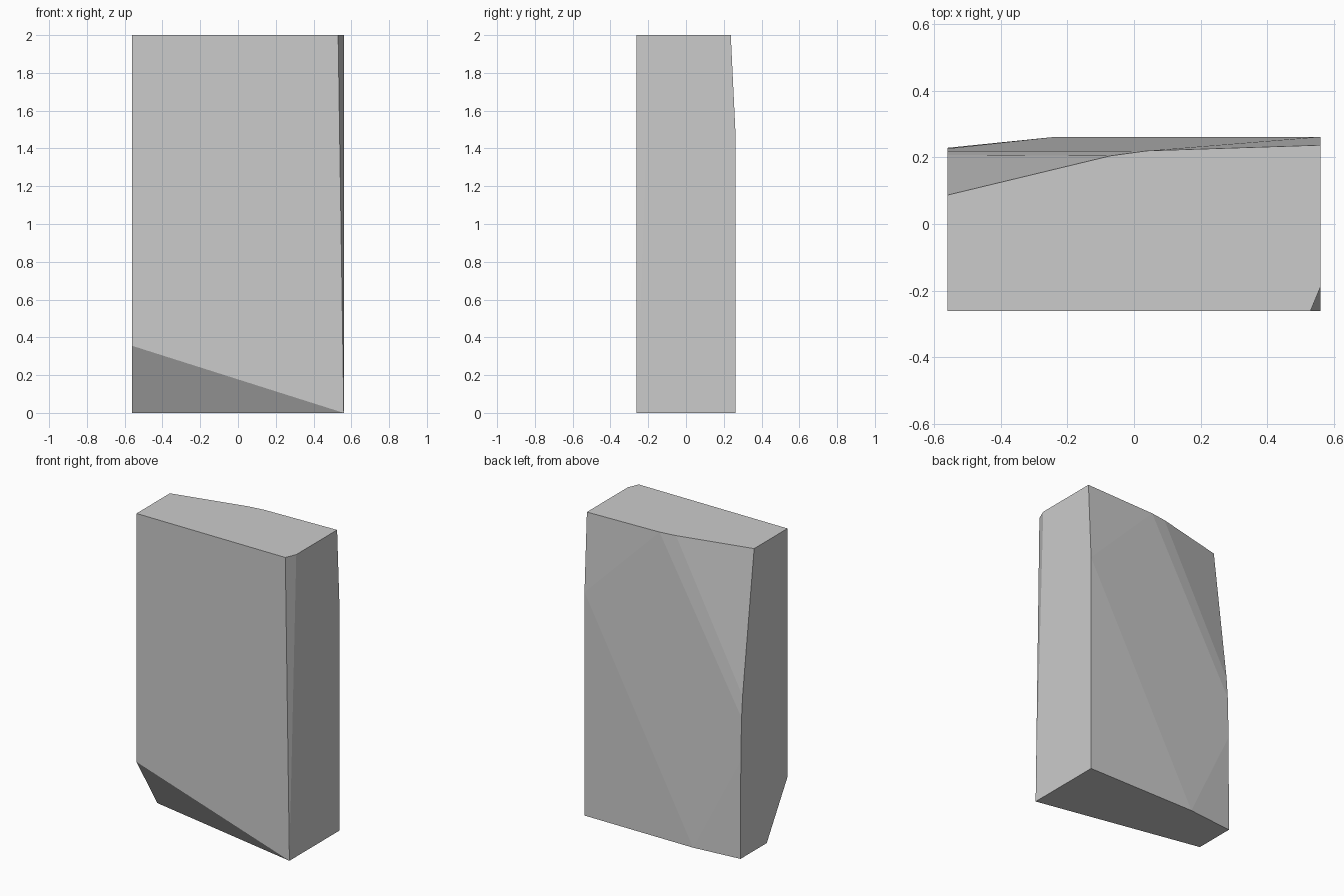
import bpy
import bmesh

# Remove the default cube
cube = bpy.data.objects.get("Cube")
if cube:
    bpy.data.objects.remove(cube, do_unlink=True)

W, D, H = 0.56, 0.262, 2.0   # half width, half depth, height

# Corners of the chipped slab; its faces are the hull around them
front = [(-W, -D, H), (-W, -D, 0.355), (W, -D, 0)]
chipped_corner = [(0.53, -D, H), (W, -0.19, H)]
undercut = [(-W, -0.045, 0)]
back_top = [(W, 0.237, H), (0.04, 0.22, H), (-0.07, 0.205, H), (-W, 0.087, H)]
back_flat = [(W, D, 1.48), (W, D, 0), (-0.235, D, 0)]
back_side = [(-W, 0.208, 1.07), (-W, 0.2186, 0.93), (-W, 0.2267, 0.65), (-W, 0.229, 0)]

bm = bmesh.new()
for corner in front + chipped_corner + undercut + back_top + back_flat + back_side:
    bm.verts.new(corner)
bmesh.ops.convex_hull(bm, input=bm.verts[:])
# Merge coplanar triangles into clean flat facets
bmesh.ops.dissolve_limit(bm, angle_limit=0.003, verts=bm.verts[:], edges=bm.edges[:])
bmesh.ops.recalc_face_normals(bm, faces=bm.faces[:])

mesh = bpy.data.meshes.new("stone_slab")
bm.to_mesh(mesh)
bm.free()
slab = bpy.data.objects.new("stone_slab", mesh)
bpy.context.collection.objects.link(slab)

# Plain grey stone
grey = bpy.data.materials.new("stone_grey")
grey.use_nodes = True
colour = (0.6, 0.6, 0.6, 1.0)
grey.diffuse_color = colour
grey.node_tree.nodes["Principled BSDF"].inputs["Base Color"].default_value = colour
mesh.materials.append(grey)
